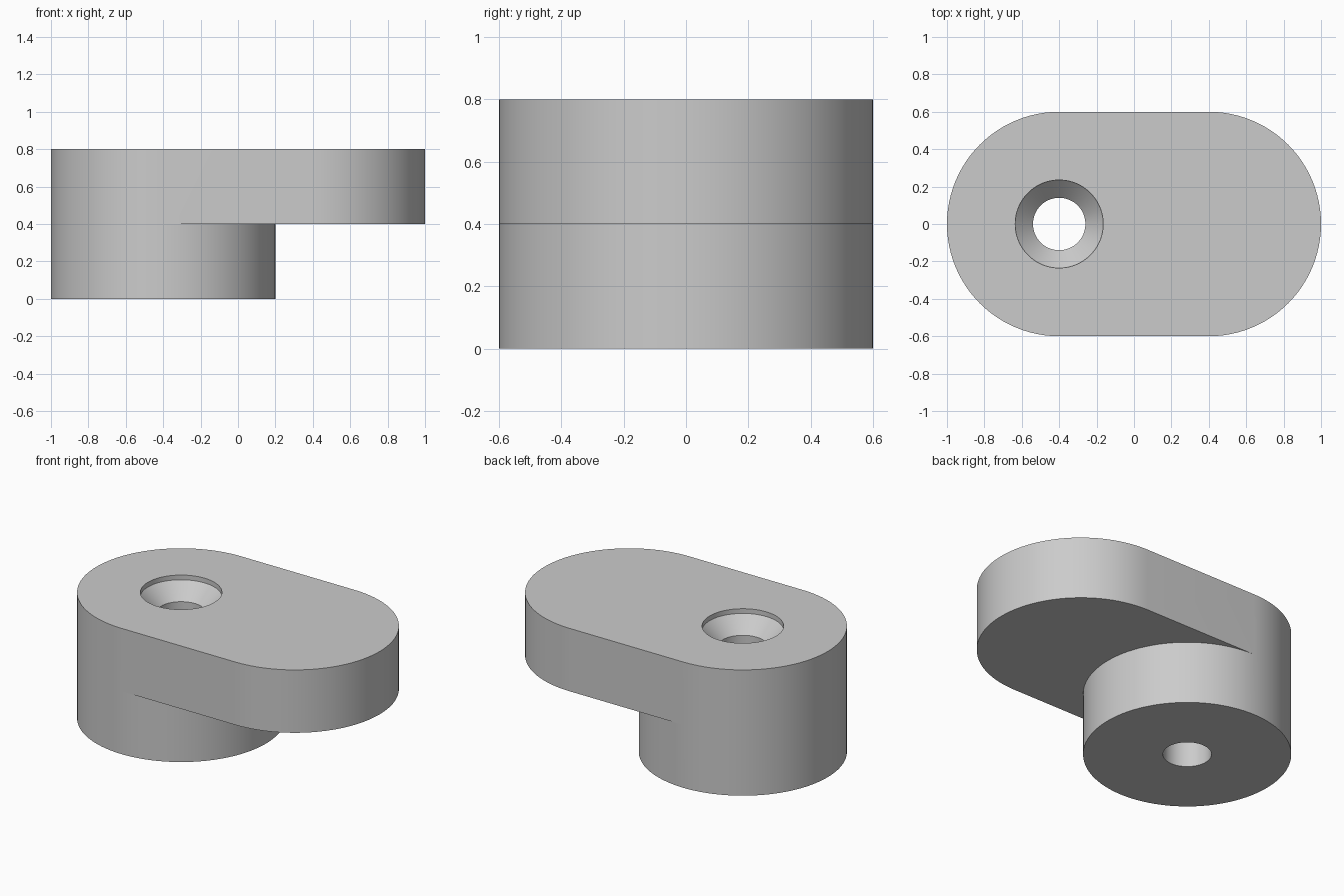
import bpy, bmesh, math

if "Cube" in bpy.data.objects:
    bpy.data.objects.remove(bpy.data.objects["Cube"], do_unlink=True)

HALF = 48          # segments per half circle
PIVOT_X = -0.4     # axis of the boss and the screw hole
REACH = 0.8        # distance between the two round ends

grey = bpy.data.materials.new("plain grey")
grey.use_nodes = True
colour = (0.6, 0.6, 0.6, 1)
grey.diffuse_color = colour
grey.node_tree.nodes["Principled BSDF"].inputs["Base Color"].default_value = colour

bm = bmesh.new()


def ring(radius, z, stretch=0.0):
    """Two half circles; the right one is moved out by stretch."""
    verts = []
    for start, shift in ((-math.pi / 2, stretch), (math.pi / 2, 0.0)):
        for i in range(HALF + 1):
            a = start + math.pi * i / HALF
            verts.append(bm.verts.new((PIVOT_X + shift + radius * math.cos(a),
                                       radius * math.sin(a), z)))
    return verts


# Closed loop of sections: boss, offset arm, countersink, through hole
rings = [
    ring(0.6, 0.0),
    ring(0.6, 0.4),
    ring(0.6, 0.4, REACH),
    ring(0.6, 0.8, REACH),
    ring(0.235, 0.8),
    ring(0.235, 0.77),
    ring(0.14, 0.675),
    ring(0.14, 0.0),
]
for lower, upper in zip(rings, rings[1:] + rings[:1]):
    for i in range(len(lower)):
        j = (i + 1) % len(lower)
        bm.faces.new((lower[i], lower[j], upper[j], upper[i]))

# Merge the coincident halves into one clean skin
bmesh.ops.remove_doubles(bm, verts=bm.verts[:], dist=0.0005)
bmesh.ops.recalc_face_normals(bm, faces=bm.faces[:])

mesh = bpy.data.meshes.new("offset_clamp")
bm.to_mesh(mesh)
bm.free()
mesh.materials.append(grey)
clamp = bpy.data.objects.new("offset_clamp", mesh)
bpy.context.collection.objects.link(clamp)

# Smooth round walls, sharp rims
bpy.ops.object.select_all(action='DESELECT')
clamp.select_set(True)
bpy.context.view_layer.objects.active = clamp
bpy.ops.object.shade_smooth_by_angle(angle=math.radians(30))
